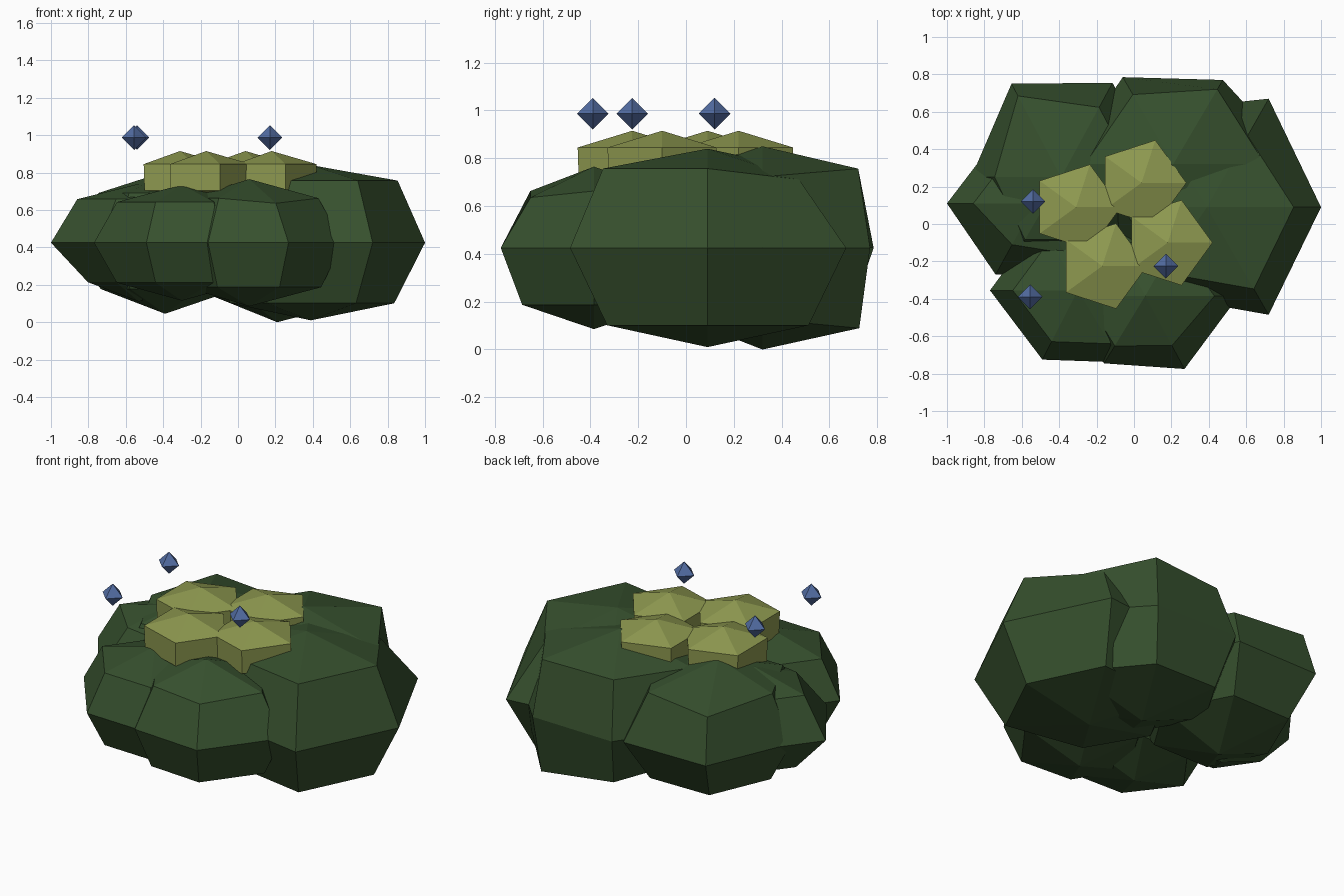
import bpy
import bmesh
import math

cube = bpy.data.objects.get("Cube")
if cube:
    bpy.data.objects.remove(cube, do_unlink=True)


def material(name, rgb):
    mat = bpy.data.materials.new(name)
    mat.use_nodes = True
    mat.diffuse_color = (*rgb, 1)
    bsdf = next(n for n in mat.node_tree.nodes if n.type == 'BSDF_PRINCIPLED')
    bsdf.inputs["Base Color"].default_value = (*rgb, 1)
    bsdf.inputs["Roughness"].default_value = 0.9
    return mat


GREEN = material("dark leaf green", (0.037, 0.08, 0.027))
YELLOW = material("yellow green", (0.27, 0.32, 0.08))
BLUE = material("berry blue", (0.085, 0.15, 0.36))


def faceted_ball(name, mat, centre, height, loops):
    """Join rings of points, given relative to the centre, between two poles."""
    bm = bmesh.new()
    cx, cy, cz = centre
    top = bm.verts.new((cx, cy, cz + height))
    bottom = bm.verts.new((cx, cy, cz - height))
    rings = [[bm.verts.new((cx + x, cy + y, cz + z * height))
              for x, y, z in loop] for loop in loops]
    n = len(rings[0])
    for i in range(n):
        j = (i + 1) % n
        bm.faces.new((top, rings[0][i], rings[0][j]))
        bm.faces.new((bottom, rings[-1][j], rings[-1][i]))
        for up, low in zip(rings, rings[1:]):
            bm.faces.new((up[i], low[i], low[j], up[j]))
    bmesh.ops.recalc_face_normals(bm, faces=bm.faces)
    mesh = bpy.data.meshes.new(name)
    bm.to_mesh(mesh)
    bm.free()
    mesh.materials.append(mat)
    obj = bpy.data.objects.new(name, mesh)
    bpy.context.collection.objects.link(obj)


def polygon(sides, radius, level):
    return [(radius * math.cos(math.tau * i / sides),
             radius * math.sin(math.tau * i / sides), level)
            for i in range(sides)]


def lobe(name, pole, height, equator, top, bottom, top_dents={}, bottom_dents={}):
    """Six-sided lobe: rings are the equator shrunk by (scale, level), with
    dents giving another scale and level to single corners."""
    px, py = pole
    outline = [(x - px, y - py) for x, y in equator]

    def ring(default, dents, sign):
        pairs = [dents.get(i, default) for i in range(len(outline))]
        return [(x * s, y * s, sign * level)
                for (x, y), (s, level) in zip(outline, pairs)]

    loops = [ring(top, top_dents, 1), ring((1, 0), {}, 1),
             ring(bottom, bottom_dents, -1)]
    faceted_ball(name, GREEN, (px, py, 0.425), height, loops)


# Corner order, counter-clockwise seen from above
E, NE, NW, W, SW, SE = range(6)

# Dark foliage lobes
lobe("left_lobe", (0.39, 0.09), 0.415,
     [(1, 0.09), (0.72, 0.67), (0.07, 0.6),
      (-0.2, 0.09), (0.07, -0.37), (0.72, -0.485)],
     (0.76, 0.8), (0.73, 0.78), {NE: (0.66, 0.69)})
lobe("back_lobe", (0.21, 0.32), 0.425,
     [(0.89, 0.32), (0.475, 0.77), (-0.06, 0.785),
      (-0.38, 0.32), (0, -0.1), (0.45, -0.1)],
     (0.8, 0.75), (0.78, 0.7),
     {NE: (0.89, 0.78), E: (0.72, 0.7)},
     {NE: (0.9, 0.79), W: (0.75, 0.58), E: (0.72, 0.7)})
lobe("back_right_lobe", (-0.39, 0.25), 0.38,
     [(0.15, 0.25), (-0.115, 0.755), (-0.655, 0.75),
      (-0.87, 0.25), (-0.65, -0.2), (-0.13, -0.2)],
     (0.74, 0.7), (0.72, 0.65), {NW: (0.87, 0.68)})
lobe("right_lobe", (-0.53, 0.11), 0.315,
     [(-0.06, 0.11), (-0.3, 0.49), (-0.71, 0.49),
      (-1, 0.11), (-0.74, -0.27), (-0.3, -0.27)],
     (0.7, 0.74), (0.58, 0.67), {SW: (0.58, 0.74)})
lobe("front_right_lobe", (-0.3, -0.355), 0.31,
     [(0.17, -0.355), (-0.08, 0.01), (-0.5, 0.01),
      (-0.77, -0.355), (-0.49, -0.725), (-0.07, -0.74)],
     (0.74, 0.7), (0.74, 0.69))
lobe("front_left_lobe", (0.06, -0.385), 0.34,
     [(0.56, -0.385), (0.28, 0), (-0.15, 0),
      (-0.38, -0.385), (-0.16, -0.745), (0.27, -0.775)],
     (0.74, 0.7), (0.77, 0.7), {SE: (0.68, 0.62)})

# Lighter pentagonal tufts on top
tufts = [(-0.17, -0.225), (0.18, -0.10), (-0.31, 0.09), (0.04, 0.22)]
for i, (x, y) in enumerate(tufts, 1):
    faceted_ball(f"top_tuft_{i}", YELLOW, (x, y, 0.775), 0.14,
                 [polygon(5, 0.24, 0.5), polygon(5, 0.235, -0.5)])

# Floating berries
berries = [(-0.555, -0.39), (-0.54, 0.12), (0.17, -0.225)]
for i, (x, y) in enumerate(berries, 1):
    faceted_ball(f"berry_{i}", BLUE, (x, y, 0.987), 0.066,
                 [polygon(4, 0.066, 0)])
